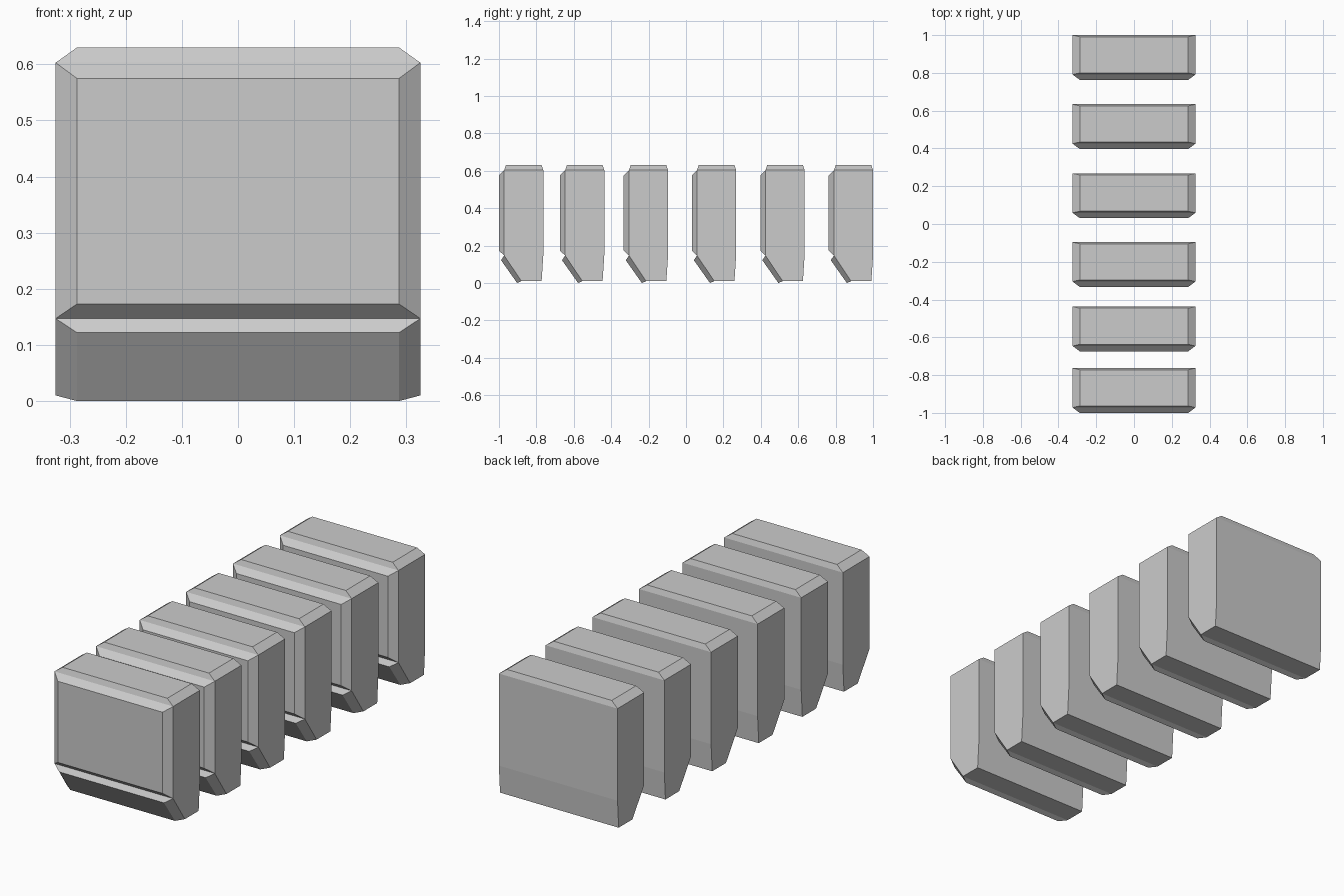
import bpy, bmesh

if "Cube" in bpy.data.objects:
    bpy.data.objects.remove(bpy.data.objects["Cube"])

# side outline of one block (y from block front, z)
PROFILE = [(.028, .603), (.028, .147), (.12, .01), (.228, .01), (.237, .147), (.237, .603)]
# raised panels: profile edge index -> raised inner edge (y, z) pair
PANELS = {0: ((0, .575), (0, .173)),        # front
          1: ((.011, .122), (.097, 0)),     # sloped toe
          5: ((.228, .63), (.037, .63))}    # top
HALF_W, PANEL_W = .325, .287


def build_block_mesh():
    bm = bmesh.new()
    left = [bm.verts.new((-HALF_W, y, z)) for y, z in PROFILE]
    right = [bm.verts.new((HALF_W, y, z)) for y, z in PROFILE]
    # flat sides
    bm.faces.new(left)
    bm.faces.new(right[::-1])
    n = len(PROFILE)
    for i in range(n):
        j = (i + 1) % n
        ring = [left[i], left[j], right[j], right[i]]
        if i not in PANELS:
            bm.faces.new(ring)
            continue
        # bevelled raised panel
        a, b = PANELS[i]
        cap = [bm.verts.new((s * PANEL_W, *p)) for s, p in ((-1, a), (-1, b), (1, b), (1, a))]
        for k in range(4):
            m = (k + 1) % 4
            bm.faces.new((ring[k], ring[m], cap[m], cap[k]))
        bm.faces.new(cap)
    bmesh.ops.recalc_face_normals(bm, faces=bm.faces[:])
    mesh = bpy.data.meshes.new("block")
    bm.to_mesh(mesh)
    bm.free()
    return mesh


# row of six blocks, spacing slightly uneven
block_mesh = build_block_mesh()
for i, y in enumerate((-1.0, -.674, -.333, .031, .397, .763)):
    block = bpy.data.objects.new(f"block_{i + 1}", block_mesh)
    block.location.y = y
    bpy.context.collection.objects.link(block)
